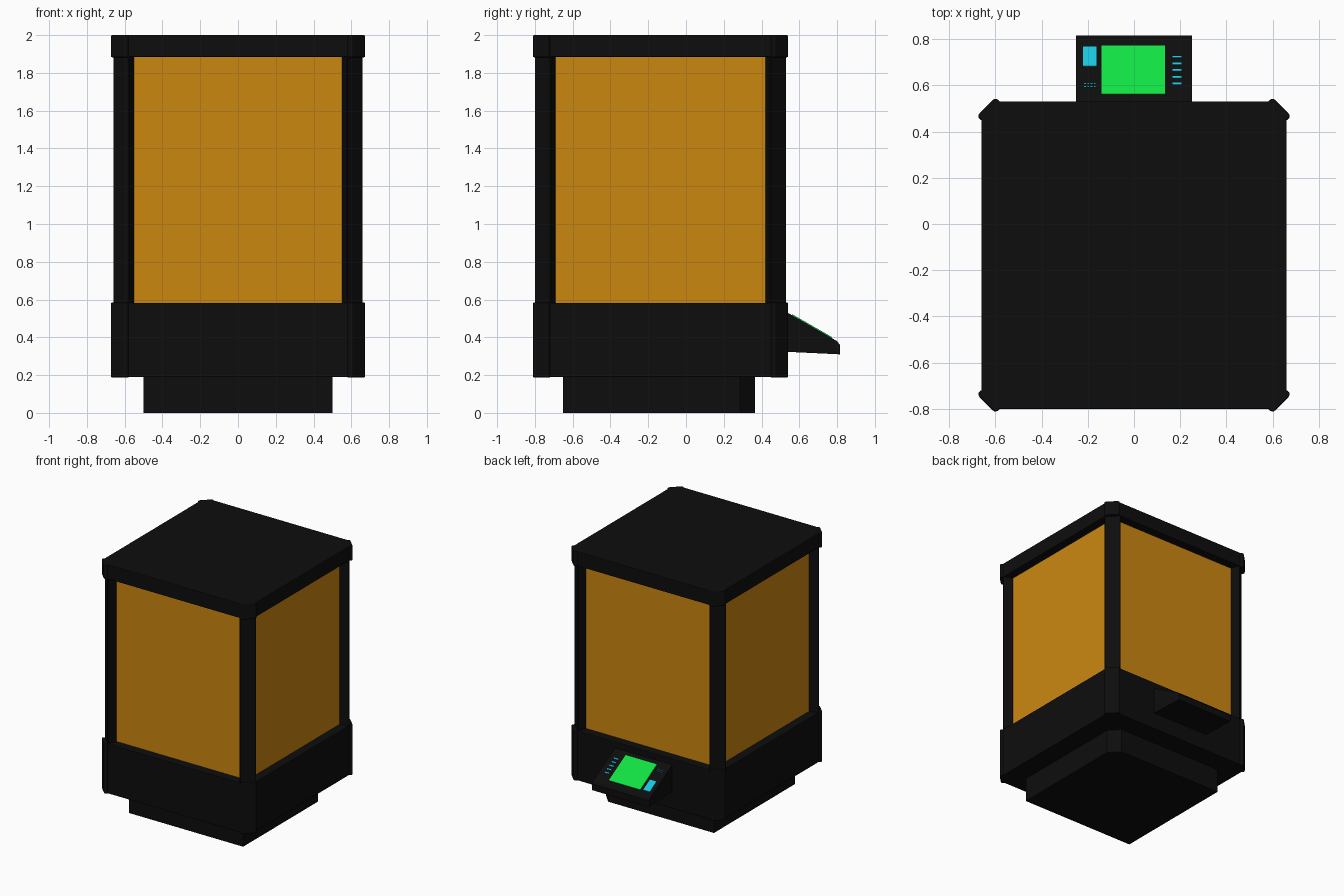
import bpy, bmesh, math
from mathutils import Matrix, Vector

old = bpy.data.objects.get("Cube")
if old:
    bpy.data.objects.remove(old)


def material(name, rgb):
    m = bpy.data.materials.new(name)
    m.use_nodes = True
    m.diffuse_color = (*rgb, 1)
    m.node_tree.nodes["Principled BSDF"].inputs["Base Color"].default_value = (*rgb, 1)
    return m


BLACK = material("matte_black", (0.004, 0.004, 0.004))
AMBER = material("amber_panel", (0.6, 0.245, 0.005))
GREEN = material("screen_green", (0.006, 0.75, 0.055))
CYAN = material("display_cyan", (0.01, 0.56, 0.72))

CY, HX, HY = -0.135, 0.66, 0.665       # body centre and half sizes
BASE_LOW, BASE_TOP, CAP_LOW, TOP = 0.19, 0.583, 1.885, 2.0


def finish(bm, name, mat, bevel=0):
    bmesh.ops.recalc_face_normals(bm, faces=bm.faces)
    me = bpy.data.meshes.new(name)
    bm.to_mesh(me)
    bm.free()
    me.materials.append(mat)
    ob = bpy.data.objects.new(name, me)
    bpy.context.collection.objects.link(ob)
    if bevel:
        mod = ob.modifiers.new("edge_bevel", "BEVEL")
        mod.width, mod.segments, mod.limit_method = bevel, 2, "ANGLE"
    return ob


def prism(name, outline, low, high, mat, bevel=0, place=lambda x, y, z: (x, y, z)):
    """Extrude a 2D outline between two levels."""
    bm = bmesh.new()
    face = bm.faces.new([bm.verts.new(place(x, y, low)) for x, y in outline])
    ext = bmesh.ops.extrude_face_region(bm, geom=[face])["geom"]
    shift = Vector(place(0, 0, high)) - Vector(place(0, 0, low))
    bmesh.ops.translate(bm, vec=shift, verts=[v for v in ext if isinstance(v, bmesh.types.BMVert)])
    return finish(bm, name, mat, bevel)


def box(name, size, centre, mat, turn=Matrix()):
    bm = bmesh.new()
    bmesh.ops.create_cube(bm, size=1, matrix=turn @ Matrix.LocRotScale(centre, None, size))
    return finish(bm, name, mat)


def chamfered(hx, hy, c):
    return [(hx, CY + c - hy), (hx, CY + hy - c), (hx - c, CY + hy), (c - hx, CY + hy),
            (-hx, CY + hy - c), (-hx, CY + c - hy), (c - hx, CY - hy), (hx - c, CY - hy)]


# Base, cap and plinth
prism("base", chamfered(HX, HY, 0.07), BASE_LOW, BASE_TOP, BLACK, 0.004)
prism("cap", chamfered(HX, HY, 0.07), CAP_LOW, TOP, BLACK, 0.004)
prism("plinth", [(-0.5, -0.65), (0.5, -0.65), (0.5, 0.285), (0.425, 0.365), (-0.5, 0.365)],
      0, BASE_LOW + 0.01, BLACK)

# Corner posts and bumpers, outlined as offsets from each body corner
POST = [(-0.085, 0), (-0.08, 0), (0, -0.08), (0, -0.085), (-0.065, -0.11), (-0.11, -0.11), (-0.11, -0.065)]
BUMPER = [(-0.085, -0.005), (-0.07, 0.01), (-0.055, 0.012), (0.012, -0.055), (0.015, -0.07),
          (-0.005, -0.085), (-0.08, -0.08)]
for sx, side in ((1, "left"), (-1, "right")):
    for sy, end in ((1, "back"), (-1, "front")):
        def corner(offsets):
            return [(sx * (HX + u), CY + sy * (HY + v)) for u, v in offsets]
        prism(f"post_{end}_{side}", corner(POST), BASE_TOP - 0.01, CAP_LOW + 0.01, BLACK)
        prism(f"base_bumper_{end}_{side}", corner(BUMPER), BASE_LOW - 0.003, BASE_TOP + 0.002, BLACK, 0.008)
        prism(f"cap_bumper_{end}_{side}", corner(BUMPER), CAP_LOW - 0.003, TOP, BLACK, 0.008)

# Recessed amber panels around a dark core
RECESS = 0.068
height, mid = CAP_LOW - BASE_TOP, (CAP_LOW + BASE_TOP) / 2
px, py = HX - RECESS, HY - RECESS
box("core", (2 * px - 0.01, 2 * py - 0.01, height + 0.01), (0, CY, mid), BLACK)
for s, end, side in ((1, "back", "left"), (-1, "front", "right")):
    box(f"panel_{end}", (1.1, 0.008, height), (0, CY + s * (py - 0.004), mid), AMBER)
    box(f"panel_{side}", (0.008, 1.11, height), (s * (px - 0.004), CY, mid), AMBER)

# Sloping control console on the back
SLOPE_Y, SLOPE_Z, FALL = 0.53, 0.535, -0.574
prism("console", [(0.5, 0.325), (0.5, 0.552), (0.8, 0.38), (0.815, 0.36), (0.815, 0.31)],
      -0.25, 0.25, BLACK, place=lambda y, z, x: (x, y, z))

# Display details lie on the slope, placed by their plan extents
ANGLE = math.atan(FALL)
TURN = Matrix.Translation((0, SLOPE_Y, SLOPE_Z)) @ Matrix.Rotation(ANGLE, 4, "X")


def plate(name, x0, x1, y0, y1, mat):
    k = 1 / math.cos(ANGLE)
    box(name, (x1 - x0, (y1 - y0) * k, 0.006),
        ((x0 + x1) / 2, ((y0 + y1) / 2 - SLOPE_Y) * k, 0.002), mat, TURN)


plate("screen", -0.14, 0.135, 0.56, 0.77, GREEN)
plate("button_panel", -0.22, -0.162, 0.68, 0.765, CYAN)
for i in range(5):
    y = 0.605 + 0.029 * i
    plate(f"indicator_bar_{i + 1}", 0.167, 0.205, y - 0.004, y + 0.004, CYAN)
for row in range(2):
    for i in range(4):
        x, y = -0.216 + 0.014 * i, 0.59 + 0.013 * row
        plate(f"indicator_dot_{row + 1}_{i + 1}", x, x + 0.008, y, y + 0.005, CYAN)
